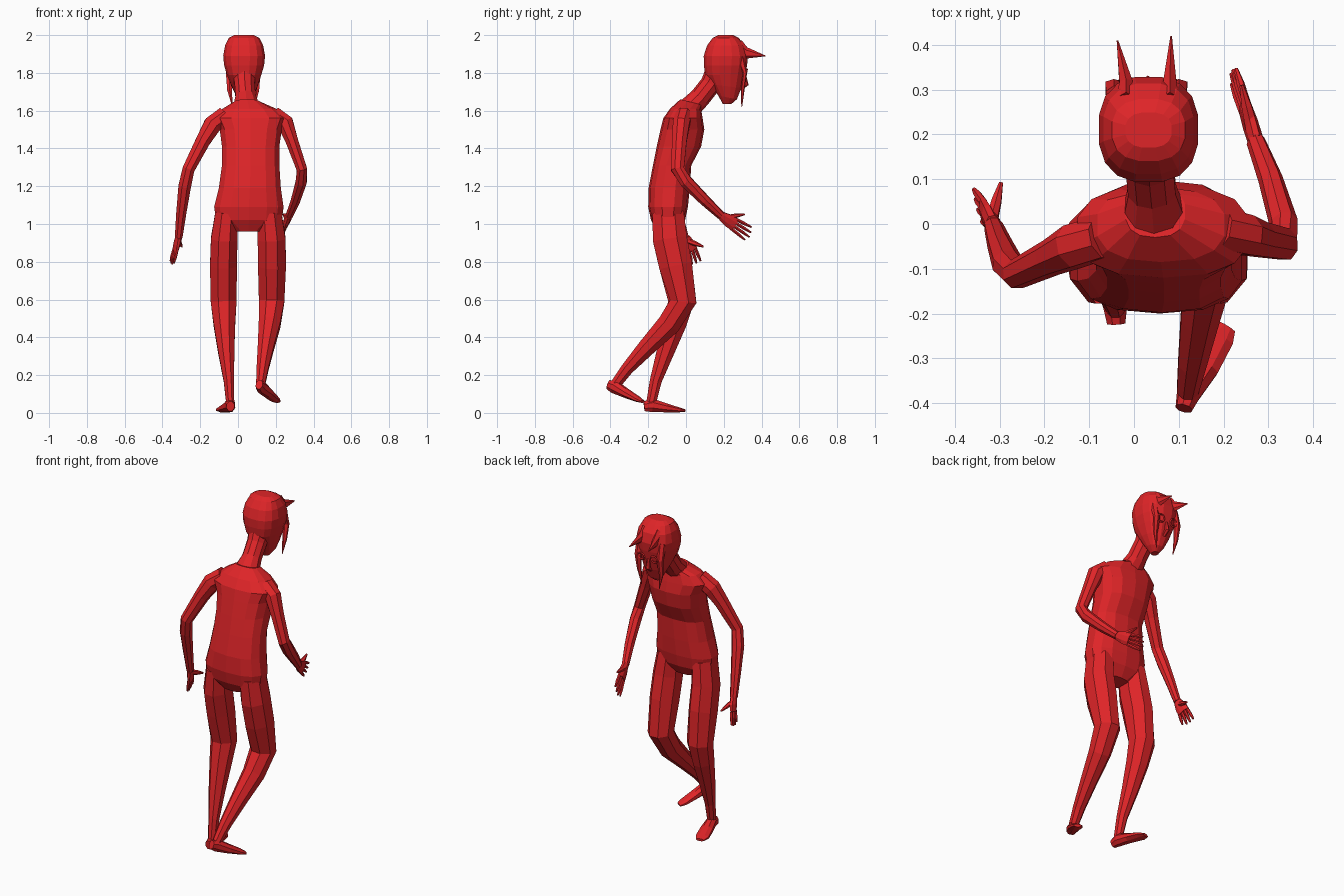
import bpy, bmesh, math
from mathutils import Vector

red = bpy.data.materials.new("red")
red.diffuse_color = (0.74, 0.018, 0.021, 1)


def loft(name, rings):
    """Skin a list of equal-length vertex rings and cap both ends."""
    bm = bmesh.new()
    rows = [[bm.verts.new(p) for p in ring] for ring in rings]
    n = len(rows[0])
    for a, b in zip(rows, rows[1:]):
        for i in range(n):
            j = (i + 1) % n
            bm.faces.new((a[i], a[j], b[j], b[i]))
    bm.faces.new(rows[0][::-1])
    bm.faces.new(rows[-1])
    bmesh.ops.recalc_face_normals(bm, faces=bm.faces)
    mesh = bpy.data.meshes.new(name)
    bm.to_mesh(mesh)
    bm.free()
    mesh.materials.append(red)
    ob = bpy.data.objects.new(name, mesh)
    bpy.context.collection.objects.link(ob)
    return ob


def body(name, rows, n=14, power=0.8):
    """Level rings given as x0, x1, y0, y1, z (optional front-to-back slope)."""
    rings = []
    for x0, x1, y0, y1, z, slope in rows:
        ring = []
        for i in range(n):
            t = 2 * math.pi * (i + 0.5) / n
            c, s = math.cos(t), math.sin(t)
            c = math.copysign(abs(c) ** power, c)
            s = math.copysign(abs(s) ** power, s)
            ring.append(((x0 + x1) / 2 + c * (x1 - x0) / 2,
                         (y0 + y1) / 2 + s * (y1 - y0) / 2, z + s * slope))
        rings.append(ring)
    return loft(name, rings)


def tube(name, pts, hint, n=8):
    """Limb through x, y, z, half size along hint, half size across."""
    P = [Vector(p[:3]) for p in pts]
    rings = []
    for i, p in enumerate(pts):
        t = (P[min(i + 1, len(P) - 1)] - P[max(i - 1, 0)]).normalized()
        u = Vector(hint)
        u = (u - t * u.dot(t)).normalized()
        v = t.cross(u)
        rings.append([P[i] + u * p[3] * math.cos(a) + v * p[4] * math.sin(a)
                      for a in (2 * math.pi * (k + 0.5) / n for k in range(n))])
    return loft(name, rings)


def hand(side, wrist, knuckle, tip, spread, thumb, hint):
    """Flat palm, four fingers fanned along spread, and a thumb."""
    w, k, t, s = map(Vector, (wrist, knuckle, tip, spread))
    s.normalize()
    tube(side + "_palm", [(*w, .024, .018), (*w.lerp(k, .5), .036, .017),
                          (*k, .038, .014)], s)
    for i in range(4):
        o = (i - 1.5) * .0185
        a = k + s * o - (k - w) * .1
        b = t + s * o * 1.35 - (t - k) * (.12 * abs(i - 1.3))
        tube(f"{side}_finger_{i + 1}", [(*a, .0095, .0095), (*a.lerp(b, .6), .009, .009),
                                        (*b, .005, .005)], s, 6)
    a, b = w.lerp(k, .25), Vector(thumb)
    tube(side + "_thumb", [(*a, .017, .014), (*a.lerp(b, .55), .013, .012),
                           (*b, .005, .005)], hint, 6)


# torso and neck
body("torso", [
    (-.02, .13, -.15, -.04, .96, 0),
    (-.12, .235, -.185, -.005, 1.02, 0),
    (-.13, .245, -.2, .01, 1.09, 0),
    (-.105, .23, -.198, .02, 1.19, 0),
    (-.088, .222, -.175, .028, 1.31, 0),
    (-.088, .222, -.155, .08, 1.41, 0),
    (-.1, .235, -.135, .097, 1.50, 0),
    (-.13, .26, -.12, .088, 1.56, 0),
    (-.085, .205, -.085, .08, 1.61, 0),
    (-.02, .115, -.03, .085, 1.645, -.015)])
tube("neck", [(.045, .015, 1.61, .075, .06), (.04, .075, 1.67, .056, .055),
              (.035, .13, 1.74, .056, .055), (.033, .18, 1.83, .07, .07)], (1, 0, 0), 10)

# head, tipped forward towards the chin
body("head", [
    (.015, .055, .195, .24, 1.635, 0),
    (-.005, .08, .17, .27, 1.67, -.01),
    (-.035, .105, .13, .295, 1.73, -.01),
    (-.06, .125, .10, .315, 1.79, 0),
    (-.075, .14, .093, .325, 1.84, 0),
    (-.08, .145, .092, .33, 1.89, 0),
    (-.07, .135, .11, .315, 1.945, 0),
    (-.05, .115, .14, .28, 1.985, 0),
    (-.02, .085, .17, .25, 2.0, 0)], 16)

# pointed tufts on the forehead
for side, x, tx, ty in (("left", -.018, -.037, .41), ("right", .08, .083, .42)):
    tube(side + "_tuft", [(x, .27, 1.93, .024, .05), (x, .315, 1.905, .017, .032),
                          (tx, ty, 1.89, .002, .002)], (1, 0, 0), 6)

# hanging locks beside the face
for side, x in (("left", -.045), ("right", .1)):
    tube(side + "_lock", [(x, .285, 1.89, .02, .025), (x, .312, 1.8, .022, .012),
                          (x, .3, 1.71, .014, .01), (x * .8 + .007, .295, 1.62, .002, .002)],
         (1, 0, 0), 6)

# eye rims and nose
for side, x in (("left", -.012), ("right", .074)):
    bpy.ops.mesh.primitive_torus_add(major_segments=12, minor_segments=4, major_radius=.021,
                                     minor_radius=.005, location=(x, .319, 1.80),
                                     rotation=(math.radians(80), 0, 0))
    bpy.context.object.name = side + "_eye_rim"
    bpy.context.object.data.materials.append(red)
tube("nose", [(.031, .31, 1.79, .008, .008), (.031, .316, 1.74, .014, .016),
              (.031, .29, 1.715, .01, .008)], (1, 0, 0), 6)

# legs
tube("left_leg", [
    (-.06, -.095, 1.06, .065, .09), (-.073, -.085, .92, .076, .098),
    (-.077, -.055, .78, .077, .095), (-.076, -.025, .59, .074, .075),
    (-.072, -.06, .47, .062, .066), (-.062, -.11, .32, .046, .05),
    (-.048, -.16, .17, .03, .034), (-.041, -.185, .05, .023, .028)], (1, 0, 0))
tube("right_leg", [
    (.165, -.095, 1.06, .07, .09), (.178, -.085, .92, .08, .098),
    (.18, -.055, .78, .08, .095), (.178, -.015, .59, .073, .076),
    (.167, -.09, .47, .062, .066), (.147, -.21, .345, .046, .05),
    (.13, -.31, .235, .034, .036), (.12, -.37, .155, .026, .03)], (1, 0, 0))

# feet
tube("left_foot", [(-.04, -.222, .035, .022, .028), (-.042, -.18, .04, .03, .038),
                   (-.06, -.11, .027, .038, .026), (-.08, -.04, .016, .04, .014),
                   (-.088, -.008, .012, .024, .008)], (1, .2, 0))
tube("right_foot", [(.112, -.412, .15, .02, .026), (.122, -.38, .138, .028, .036),
                    (.158, -.32, .105, .034, .026), (.192, -.255, .072, .034, .015),
                    (.208, -.23, .06, .022, .008)], (1, -.6, 0))

# arms
tube("left_arm", [
    (-.07, -.03, 1.575, .05, .05), (-.135, -.05, 1.525, .052, .052),
    (-.185, -.075, 1.44, .042, .042), (-.262, -.112, 1.29, .034, .035),
    (-.282, -.09, 1.2, .034, .036), (-.3, -.045, 1.06, .027, .029),
    (-.314, -.005, .93, .021, .022)], (0, 1, 0))
tube("right_arm", [
    (.19, -.01, 1.575, .05, .05), (.25, -.025, 1.535, .048, .048),
    (.285, -.035, 1.44, .042, .036), (.338, -.045, 1.29, .038, .03),
    (.335, .0, 1.225, .036, .032), (.305, .1, 1.125, .03, .027),
    (.272, .185, 1.045, .023, .021)], (0, 1, 0))

# hands
hand("left", (-.314, -.002, .93), (-.332, .026, .86), (-.352, .045, .785),
     (-.25, .95, .1), (-.297, .092, .88), (0, 1, 0))
hand("right", (.272, .185, 1.045), (.248, .26, .995), (.218, .345, .94),
     (.1, .5, .86), (.24, .31, 1.052), (1, 0, 0))
